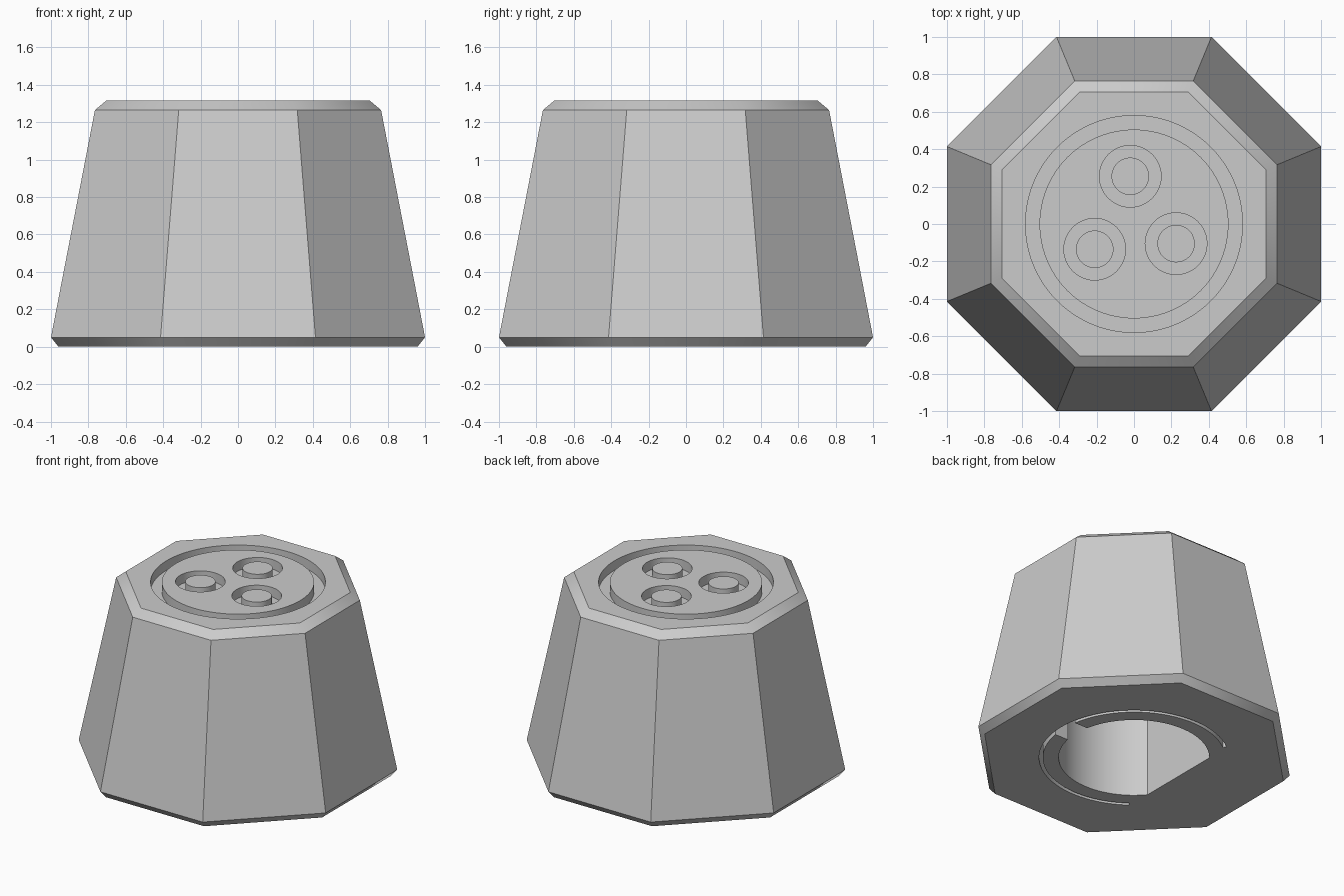
import bpy, bmesh, math

if "Cube" in bpy.data.objects:
    bpy.data.objects.remove(bpy.data.objects["Cube"], do_unlink=True)

grey = bpy.data.materials.new("mid_grey")
grey.use_nodes = True
colour = (0.6, 0.6, 0.6, 1)
grey.diffuse_color = colour
grey.node_tree.nodes["Principled BSDF"].inputs["Base Color"].default_value = colour

TOP = 1.315
HOLE_TOP = 1.0
GROOVE = 0.07


def finish(name, bm):
    bmesh.ops.recalc_face_normals(bm, faces=bm.faces)
    mesh = bpy.data.meshes.new(name)
    bm.to_mesh(mesh)
    bm.free()
    mesh.materials.append(grey)
    obj = bpy.data.objects.new(name, mesh)
    bpy.context.collection.objects.link(obj)
    return obj


def extrude_up(bm, height):
    result = bmesh.ops.extrude_face_region(bm, geom=bm.faces[:])
    verts = [v for v in result["geom"] if isinstance(v, bmesh.types.BMVert)]
    bmesh.ops.translate(bm, verts=verts, vec=(0, 0, height))


def ring_cutter(name, inner, outer, z0, z1, centre=(0, 0), half_arc=math.pi, steps=64):
    """Extruded ring, or an open arc centred on +x."""
    bm = bmesh.new()
    closed = half_arc >= math.pi
    pairs = []
    for i in range(steps if closed else steps + 1):
        a = -half_arc + 2 * half_arc * i / steps
        pairs.append([bm.verts.new((centre[0] + r * math.cos(a),
                                    centre[1] + r * math.sin(a), z0))
                      for r in (inner, outer)])
    for i in range(steps):
        p, q = pairs[i], pairs[(i + 1) % len(pairs)]
        bm.faces.new((p[0], p[1], q[1], q[0]))
    extrude_up(bm, z1 - z0)
    return finish(name, bm)


def prism_cutter(name, outline, z0, z1):
    bm = bmesh.new()
    bm.faces.new([bm.verts.new((x, y, z0)) for x, y in outline])
    extrude_up(bm, z1 - z0)
    return finish(name, bm)


# Octagonal tapered body with chamfered rims: (flat-to-centre distance, height)
profile = [(0.96, 0), (1.0, 0.05), (0.765, 1.265), (0.705, TOP)]
bm = bmesh.new()
loops = []
for apothem, z in profile:
    r = apothem / math.cos(math.pi / 8)
    angles = [math.pi / 8 + k * math.pi / 4 for k in range(8)]
    loops.append([bm.verts.new((r * math.cos(a), r * math.sin(a), z)) for a in angles])
for low, high in zip(loops, loops[1:]):
    for k in range(8):
        n = (k + 1) % 8
        bm.faces.new((low[k], low[n], high[n], high[k]))
bm.faces.new(loops[0][::-1])
bm.faces.new(loops[-1])
body = finish("knob_body", bm)

# Round groove and three small ring grooves in the top
cutters = [ring_cutter("top_groove", 0.505, 0.58, TOP - GROOVE, TOP + 0.1, steps=96)]
for i, centre in enumerate([(-0.02, 0.255), (-0.21, -0.135), (0.225, -0.105)]):
    cutters.append(ring_cutter(f"small_groove_{i}", 0.1, 0.165,
                               TOP - GROOVE, TOP + 0.1, centre, steps=48))

# D-shaped shaft hole with its flat on the -x side
flat = math.acos(-0.385 / 0.5)
arc = [-flat + 2 * flat * i / 64 for i in range(65)]
cutters.append(prism_cutter("shaft_hole", [(0.5 * math.cos(a), 0.5 * math.sin(a)) for a in arc],
                            -0.1, HOLE_TOP))

# Thin slit around the shaft hole, and the slot joining the two
cutters.append(ring_cutter("collar_slit", 0.605, 0.63, -0.1, HOLE_TOP,
                           half_arc=math.radians(127), steps=72))
cutters.append(prism_cutter("collar_slot",
                            [(0.4, -0.1), (0.618, -0.1), (0.618, 0.1), (0.4, 0.1)],
                            -0.1, HOLE_TOP - 0.01))

# Cut everything, then remove the cutters
bpy.ops.object.select_all(action="DESELECT")
body.select_set(True)
bpy.context.view_layer.objects.active = body
for cutter in cutters:
    cutter.hide_render = True
    mod = body.modifiers.new(cutter.name, "BOOLEAN")
    mod.operation = "DIFFERENCE"
    mod.solver = "EXACT"
    mod.object = cutter
    bpy.ops.object.modifier_apply(modifier=mod.name)
    bpy.data.objects.remove(cutter, do_unlink=True)

bpy.ops.object.shade_smooth_by_angle(angle=math.radians(35))
